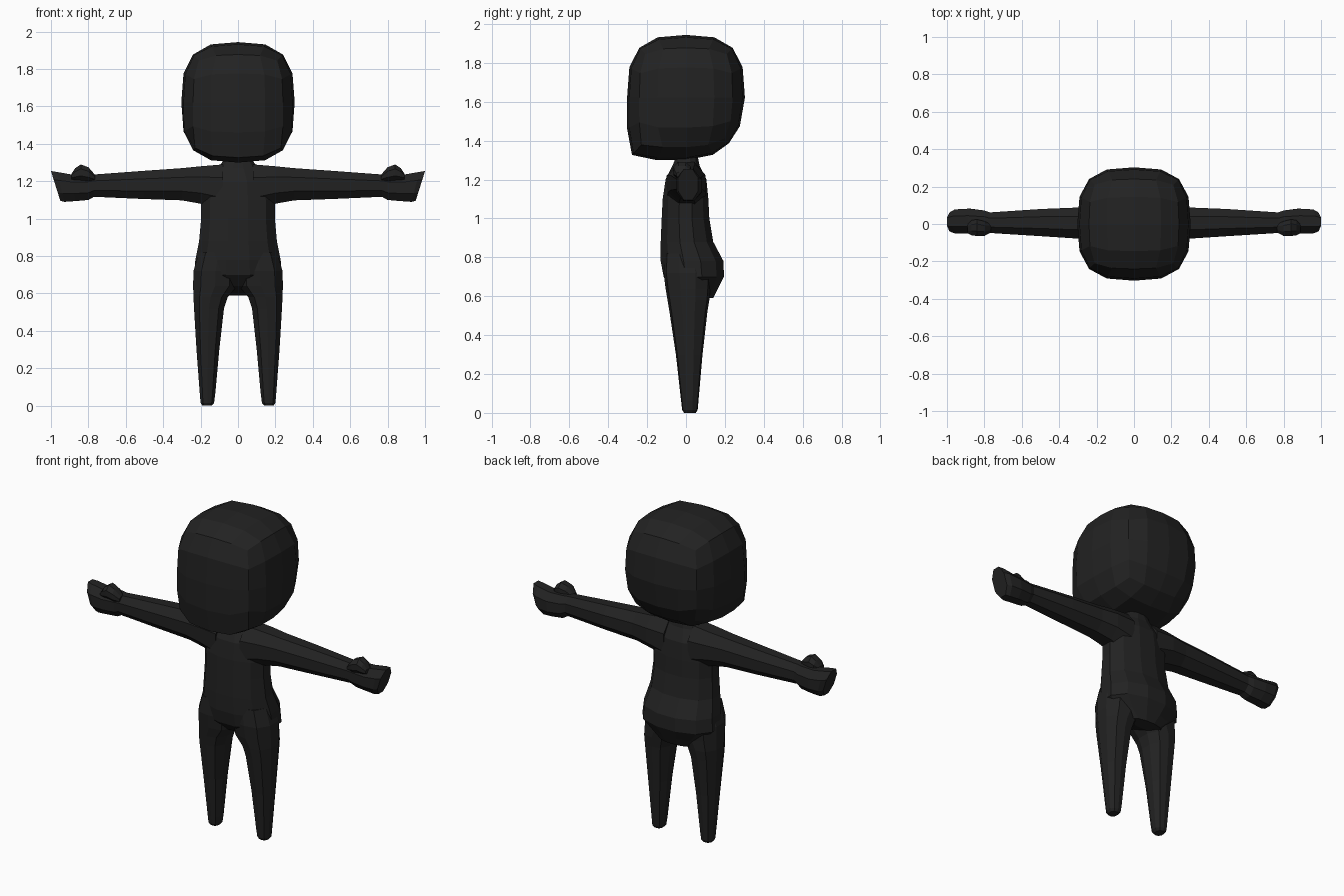
import bpy, bmesh, math
from mathutils import Vector

cube = bpy.data.objects.get("Cube")
if cube:
    bpy.data.objects.remove(cube)

mat = bpy.data.materials.new("soft black")
mat.use_nodes = True
black = (0.016, 0.016, 0.016, 1)
mat.diffuse_color = black
mat.node_tree.nodes["Principled BSDF"].inputs["Base Color"].default_value = black


def finish(bm, name):
    bmesh.ops.recalc_face_normals(bm, faces=bm.faces)
    mesh = bpy.data.meshes.new(name)
    bm.to_mesh(mesh)
    bm.free()
    mesh.materials.append(mat)
    obj = bpy.data.objects.new(name, mesh)
    bpy.context.collection.objects.link(obj)
    return obj


def loft(name, rings, place, sides, power=2.6):
    """Skin rings (t, u0, u1, v0, v1); place(t, u, v) gives the 3D point."""
    bm = bmesh.new()
    loops = []
    for t, u0, u1, v0, v1 in rings:
        loop = []
        for i in range(sides):
            a = math.tau * (i + 0.5) / sides
            c, s = math.cos(a), math.sin(a)
            r = (abs(c) ** power + abs(s) ** power) ** (-1 / power)
            # reach the full extents despite the half-step rotation
            r /= math.cos(math.pi / sides)
            c, s = (max(-1, min(1, k * r)) for k in (c, s))
            loop.append(bm.verts.new(place(t, (u0 + u1) / 2 + c * (u1 - u0) / 2,
                                           (v0 + v1) / 2 + s * (v1 - v0) / 2)))
        loops.append(loop)
    for a, b in zip(loops, loops[1:]):
        for i in range(sides):
            j = (i + 1) % sides
            bm.faces.new((a[i], a[j], b[j], b[i]))
    bm.faces.new(loops[0])
    bm.faces.new(loops[-1])
    return finish(bm, name)


# Head: subdivided cube rounded off, with a squarer chin and rounder nape
bm = bmesh.new()
bmesh.ops.create_cube(bm, size=2)
bmesh.ops.subdivide_edges(bm, edges=bm.edges, cuts=3, use_grid_fill=True)
for v in bm.verts:
    x, y, z = (abs(k) for k in v.co)
    m = 3
    if v.co.z < -0.01:
        m = 8 if v.co.y < -0.01 else 2.2 if v.co.y > 0.01 else 3
    r = (x ** 3 + (y ** m + z ** m) ** (3 / m)) ** (-1 / 3)
    v.co = Vector((v.co.x * r * 0.303, v.co.y * r * 0.303, 1.622 + v.co.z * r * 0.322))
finish(bm, "head")

# Torso with neck at the top and seat at the bottom: z, half width, front, back
torso = [(0.59, 0.10, 0.06, 0.14), (0.64, 0.17, -0.06, 0.165),
         (0.70, 0.235, -0.115, 0.195), (0.78, 0.228, -0.13, 0.193),
         (0.88, 0.208, -0.13, 0.14), (1.0, 0.197, -0.125, 0.12),
         (1.1, 0.197, -0.12, 0.115), (1.2, 0.18, -0.105, 0.105),
         (1.27, 0.11, -0.07, 0.07), (1.32, 0.07, -0.05, 0.06)]
loft("torso", [(z, -w, w, f, b) for z, w, f, b in torso],
     lambda t, u, v: (u, v, t), 12, 2.2)

# Legs: z, inner x, outer x, front, back
leg = [(0.0, 0.14, 0.19, -0.01, 0.05), (0.015, 0.128, 0.2, -0.02, 0.06),
       (0.06, 0.122, 0.204, -0.025, 0.064), (0.3, 0.1, 0.222, -0.052, 0.085),
       (0.52, 0.075, 0.235, -0.085, 0.11), (0.58, 0.055, 0.238, -0.095, 0.12),
       (0.64, 0.005, 0.24, -0.105, 0.125), (0.72, 0.0, 0.238, -0.115, 0.13),
       (0.82, 0.0, 0.21, -0.11, 0.12)]

# Arms: x, bottom, top, front, back
arm = [(0.08, 1.04, 1.29, -0.1, 0.1), (0.2, 1.08, 1.28, -0.09, 0.1),
       (0.3, 1.098, 1.27, -0.078, 0.088), (0.5, 1.105, 1.256, -0.065, 0.08),
       (0.77, 1.117, 1.236, -0.048, 0.062), (0.8, 1.1, 1.236, -0.045, 0.072),
       (0.88, 1.094, 1.236, -0.05, 0.082), (0.95, 1.09, 1.25, -0.05, 0.078),
       (0.975, 1.095, 1.255, -0.04, 0.062)]

# Thumbs: x, bottom, top, front, back
thumb = [(0.765, 1.2, 1.235, -0.045, 0.0), (0.8, 1.2, 1.275, -0.064, 0.015),
         (0.84, 1.205, 1.29, -0.064, 0.025), (0.87, 1.205, 1.27, -0.06, 0.02),
         (0.89, 1.21, 1.24, -0.05, 0.0)]

for side, s in (("left", 1), ("right", -1)):
    loft(side + "_leg", leg, lambda t, u, v: (s * u, v, t), 10, 2.3)

    # the hand end leans outwards towards the top
    def arm_point(t, u, v):
        lean = max(0, t - 0.8) * 1.8 * (u - 1.175)
        return (s * (t + lean), v, u)
    loft(side + "_arm", arm, arm_point, 8)
    loft(side + "_thumb", thumb, lambda t, u, v: (s * t, v, u), 8)
